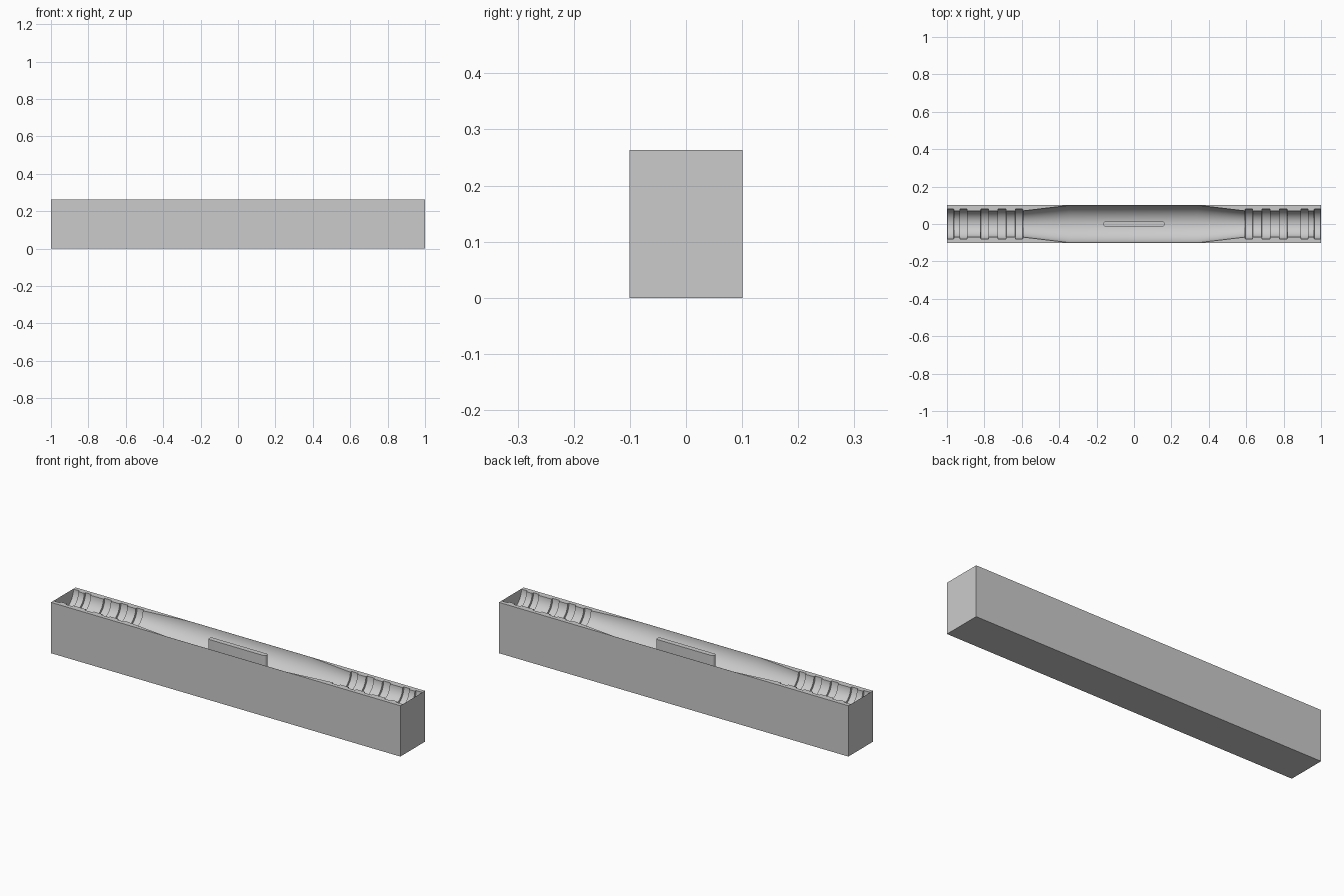
import bpy, bmesh, math

if "Cube" in bpy.data.objects:
    bpy.data.objects.remove(bpy.data.objects["Cube"], do_unlink=True)

HALF_WIDTH, TOP = 0.101, 0.263
STEP = 0.001
SEGMENTS = 48

grey = bpy.data.materials.new("plain grey")
grey.use_nodes = True
grey.diffuse_color = (0.6, 0.6, 0.6, 1)
grey.node_tree.nodes["Principled BSDF"].inputs["Base Color"].default_value = grey.diffuse_color


def add_object(name, bm):
    bmesh.ops.recalc_face_normals(bm, faces=bm.faces)
    mesh = bpy.data.meshes.new(name)
    bm.to_mesh(mesh)
    bm.free()
    mesh.materials.append(grey)
    obj = bpy.data.objects.new(name, mesh)
    bpy.context.collection.objects.link(obj)
    bpy.ops.object.select_all(action='DESELECT')
    obj.select_set(True)
    bpy.context.view_layer.objects.active = obj
    bpy.ops.object.shade_smooth_by_angle(angle=math.radians(30))
    return obj


# Half profile of the trough: (distance from the middle, radius, depth factor)
NECK, GROOVE, BELLY = 0.07, 0.08, 0.1
half = [(0.342, BELLY, 1)]
for start, end in [(0.594, 0.635), (0.683, 0.727), (0.777, 0.82), (0.893, 0.93)]:
    half += [(start, NECK, 1), (start + STEP, GROOVE, 1),
             (end - STEP, GROOVE, 1), (end, NECK, 1)]
half += [(0.963, NECK, 1), (0.963 + STEP, GROOVE, 1), (0.998, GROOVE, 1), (1, GROOVE, 0)]
stations = [(-x, r, d) for x, r, d in reversed(half)] + half

# Block with the turned trough sunk into its top
bm = bmesh.new()
rows = []
for x, r, depth in stations:
    section = [(-HALF_WIDTH, 0), (-HALF_WIDTH, TOP)]
    for i in range(SEGMENTS + 1):
        a = math.pi * i / SEGMENTS
        section.append((-r * math.cos(a), TOP - depth * r * math.sin(a)))
    section += [(HALF_WIDTH, TOP), (HALF_WIDTH, 0)]
    rows.append([bm.verts.new((x, y, z)) for y, z in section])
for a, b in zip(rows, rows[1:]):
    for i in range(len(a)):
        j = (i + 1) % len(a)
        bm.faces.new((a[i], a[j], b[j], b[i]))
bm.faces.new(rows[0])
bm.faces.new(rows[-1])
add_object("mould_block", bm)

# Upright fin with rounded ends in the middle of the trough
bm = bmesh.new()
FIN_X, FIN_R = 0.165, 0.013
outline = []
for side in (1, -1):
    for i in range(13):
        a = math.pi * (i / 12 - 0.5)
        outline.append((side * (FIN_X - FIN_R + FIN_R * math.cos(a)), side * FIN_R * math.sin(a)))
base = bm.faces.new([bm.verts.new((x, y, TOP - BELLY - 0.01)) for x, y in outline])
top = bmesh.ops.extrude_face_region(bm, geom=[base])["geom"]
for v in top:
    if isinstance(v, bmesh.types.BMVert):
        v.co.z = TOP
add_object("centre_fin", bm)
